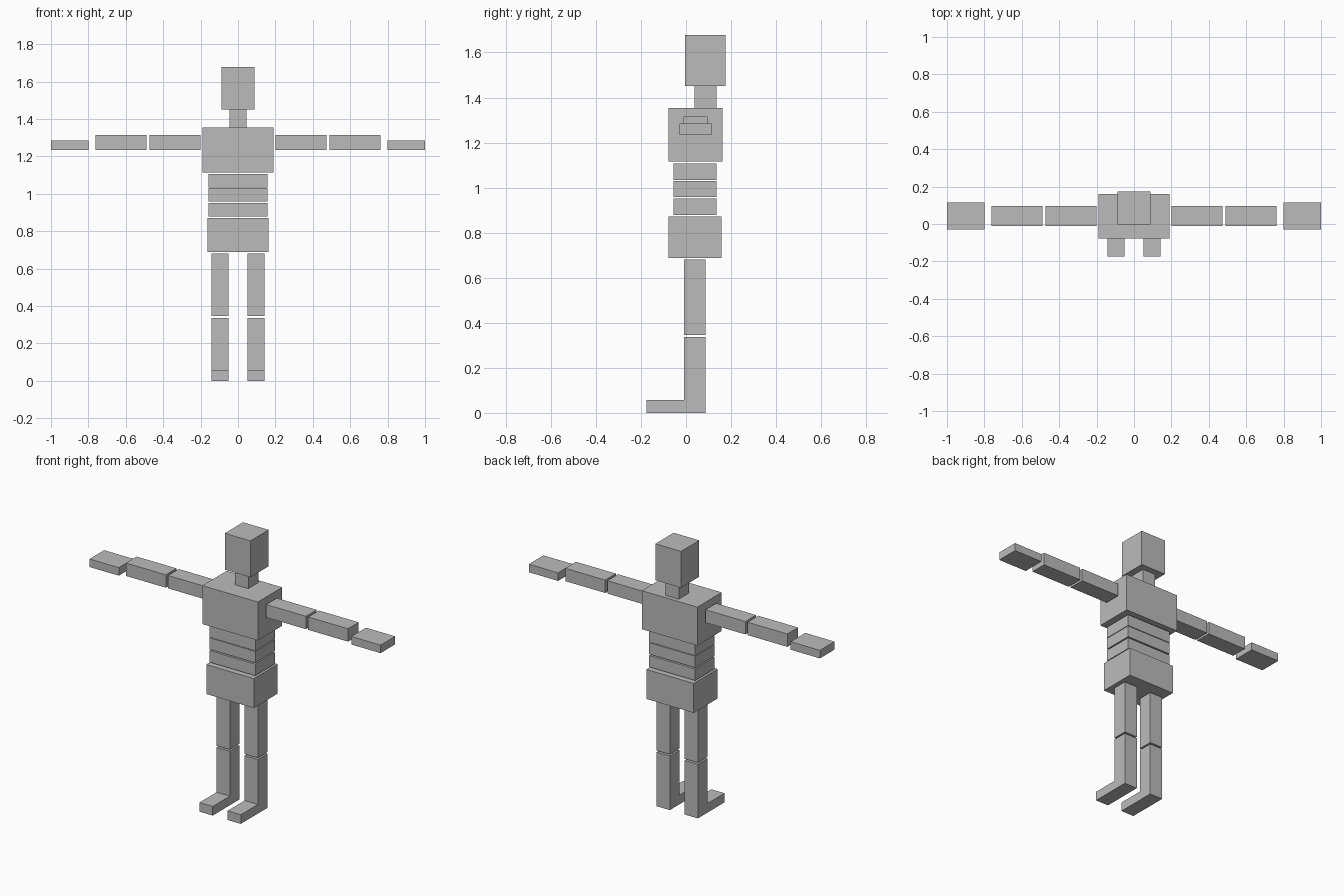
import bpy
import bmesh

cube = bpy.data.objects.get("Cube")
if cube:
    bpy.data.objects.remove(cube, do_unlink=True)

# One flat grey for the whole figure
GREY = (0.5, 0.5, 0.5, 1.0)
grey = bpy.data.materials.new("plain grey")
grey.use_nodes = True
grey.diffuse_color = GREY
grey.node_tree.nodes["Principled BSDF"].inputs["Base Color"].default_value = GREY


def extrude_profile(name, profile, x0, x1):
    """Extrude a (y, z) outline along x from x0 to x1."""
    bm = bmesh.new()
    face = bm.faces.new([bm.verts.new((x0, y, z)) for y, z in profile])
    result = bmesh.ops.extrude_face_region(bm, geom=[face])
    verts = [g for g in result["geom"] if isinstance(g, bmesh.types.BMVert)]
    bmesh.ops.translate(bm, verts=verts, vec=(x1 - x0, 0, 0))
    bmesh.ops.recalc_face_normals(bm, faces=bm.faces[:])
    mesh = bpy.data.meshes.new(name)
    bm.to_mesh(mesh)
    bm.free()
    mesh.materials.append(grey)
    obj = bpy.data.objects.new(name, mesh)
    bpy.context.collection.objects.link(obj)
    return obj


def box(name, x, y, z):
    outline = [(y[0], z[0]), (y[1], z[0]), (y[1], z[1]), (y[0], z[1])]
    return extrude_profile(name, outline, *x)


# Centred parts: half width, depth range, height range
for name, half, y, z in [
    ("head", 0.088, (-0.004, 0.175), (1.452, 1.678)),
    ("neck", 0.045, (0.037, 0.135), (1.354, 1.452)),
    ("chest", 0.191, (-0.078, 0.161), (1.115, 1.354)),
    ("upper_spine", 0.158, (-0.056, 0.135), (1.034, 1.106)),
    ("middle_spine", 0.158, (-0.056, 0.135), (0.959, 1.030)),
    ("lower_spine", 0.158, (-0.056, 0.135), (0.879, 0.951)),
    ("hips", 0.163, (-0.078, 0.157), (0.688, 0.871)),
]:
    box(name, (-half, half), y, z)

# Shin and foot share one L-shaped outline
SHIN_AND_FOOT = [(-0.175, 0), (0.086, 0), (0.086, 0.336),
                 (-0.008, 0.336), (-0.008, 0.057), (-0.175, 0.057)]

# Limbs on both sides
for side, s in (("left", 1), ("right", -1)):
    for part, x, y, z in [
        ("upper_arm", (0.200, 0.474), (-0.010, 0.095), (1.235, 1.315)),
        ("forearm", (0.489, 0.763), (-0.010, 0.095), (1.235, 1.315)),
        ("hand", (0.799, 1.000), (-0.029, 0.114), (1.234, 1.284)),
        ("thigh", (0.051, 0.142), (-0.008, 0.086), (0.346, 0.682)),
    ]:
        box(f"{side}_{part}", (s * x[0], s * x[1]), y, z)
    extrude_profile(f"{side}_shin_and_foot", SHIN_AND_FOOT, s * 0.051, s * 0.142)
